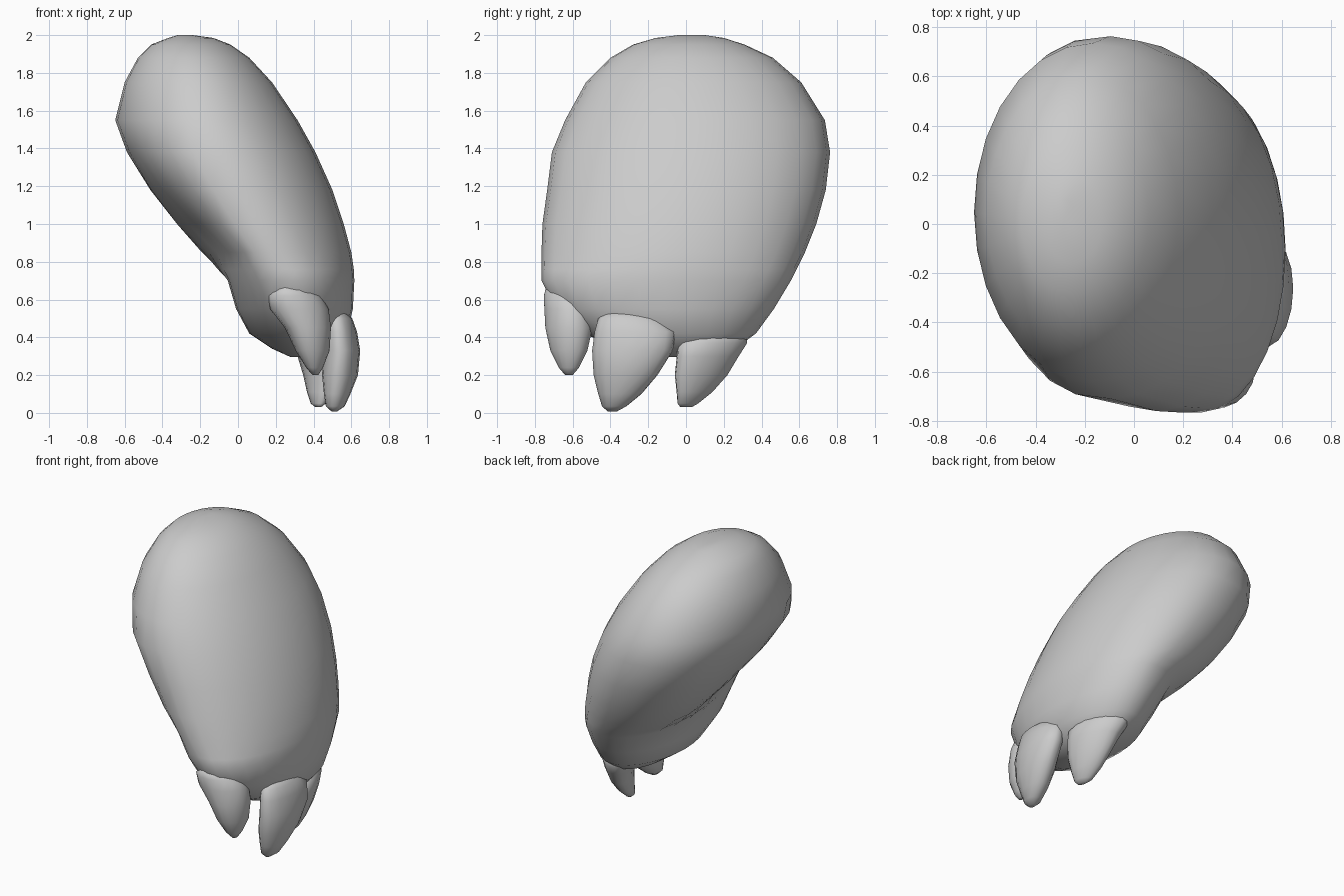
import bpy, bmesh, math


def loft(name, rings, sides, shape):
    """Skin a stack of horizontal rings; shape(ring, angle) gives a point."""
    bm = bmesh.new()
    loops = []
    for r in rings:
        loops.append([bm.verts.new(shape(r, 2 * math.pi * i / sides)) for i in range(sides)])
    for a, b in zip(loops, loops[1:]):
        for i in range(sides):
            j = (i + 1) % sides
            bm.faces.new((a[i], a[j], b[j], b[i]))
    # close both ends with a fan to a centre point
    for loop in (loops[0], loops[-1]):
        cx, cy, cz = (sum(v.co[k] for v in loop) / sides for k in range(3))
        c = bm.verts.new((cx, cy, cz))
        for i in range(sides):
            bm.faces.new((loop[i], loop[(i + 1) % sides], c))
    bmesh.ops.recalc_face_normals(bm, faces=bm.faces)
    me = bpy.data.meshes.new(name)
    bm.to_mesh(me)
    bm.free()
    for p in me.polygons:
        p.use_smooth = True
    ob = bpy.data.objects.new(name, me)
    bpy.context.collection.objects.link(ob)
    return ob


# Leaning limb: z, left x, right x, front y, back y, hollow on the underside
limb = [
    (0.295, 0.28, 0.42, -0.16, 0.12, 0),
    (0.34, 0.18, 0.50, -0.36, 0.26, 0),
    (0.42, 0.06, 0.575, -0.54, 0.37, 0),
    (0.55, -0.01, 0.608, -0.69, 0.465, 0),
    (0.70, -0.06, 0.616, -0.765, 0.555, 0.01),
    (0.76, -0.14, 0.613, -0.765, 0.585, 0.07),
    (0.85, -0.25, 0.60, -0.765, 0.63, 0.16),
    (1.00, -0.38, 0.56, -0.76, 0.69, 0.13),
    (1.18, -0.50, 0.50, -0.735, 0.74, 0.07),
    (1.38, -0.60, 0.41, -0.71, 0.763, 0.02),
    (1.55, -0.65, 0.315, -0.64, 0.735, 0),
    (1.75, -0.60, 0.18, -0.53, 0.61, 0),
    (1.88, -0.53, 0.06, -0.40, 0.46, 0),
    (1.95, -0.46, -0.04, -0.28, 0.31, 0),
    (1.985, -0.37, -0.13, -0.16, 0.20, 0),
    (2.0, -0.32, -0.24, -0.04, 0.10, 0),
]


def limb_point(r, a):
    z, xl, xr, yf, yb, dent = r
    c, s = math.cos(a), math.sin(a)
    # the underside is a little boxy where it is hollowed
    u = -abs(c) ** 0.82 if c < 0 and dent else c
    x = (xl + xr) / 2 + (xr - xl) / 2 * u
    y = (yf + yb) / 2 + (yb - yf) / 2 * s
    # underside is pushed in on its front half
    x += dent * max(0, -c) * min(1, max(0, 0.6 - s))
    return x, y, z


loft("limb", limb, 28, limb_point)


# Claws: skew of the section, then rings of
# z, centre x, centre y, half width x, half width y
claws = {
    "front_claw": (0.2, [
        (0.20, 0.41, -0.62, 0.015, 0.02), (0.24, 0.405, -0.62, 0.045, 0.055),
        (0.33, 0.395, -0.62, 0.09, 0.10), (0.45, 0.37, -0.62, 0.122, 0.127),
        (0.55, 0.325, -0.625, 0.155, 0.127), (0.62, 0.30, -0.64, 0.14, 0.115),
        (0.67, 0.28, -0.66, 0.08, 0.08)]),
    "middle_claw": (0.1, [
        (0.008, 0.51, -0.39, 0.015, 0.025), (0.035, 0.515, -0.38, 0.05, 0.065),
        (0.10, 0.525, -0.35, 0.07, 0.115), (0.20, 0.54, -0.32, 0.095, 0.17),
        (0.33, 0.55, -0.283, 0.097, 0.215), (0.43, 0.54, -0.27, 0.09, 0.215),
        (0.50, 0.53, -0.30, 0.075, 0.165), (0.54, 0.52, -0.33, 0.035, 0.08)]),
    "back_claw": (-0.5, [
        (0.03, 0.425, 0.0, 0.015, 0.03), (0.05, 0.425, 0.01, 0.04, 0.055),
        (0.11, 0.43, 0.045, 0.065, 0.095), (0.20, 0.435, 0.08, 0.09, 0.14),
        (0.30, 0.43, 0.115, 0.115, 0.165), (0.37, 0.415, 0.14, 0.13, 0.185),
        (0.42, 0.40, 0.17, 0.11, 0.15), (0.45, 0.39, 0.18, 0.05, 0.07)]),
}

for name, (skew, rings) in claws.items():
    loft(name, rings, 16, lambda r, a: (
        r[1] + r[3] * math.cos(a), r[2] + r[4] * math.sin(a + skew), r[0]))
